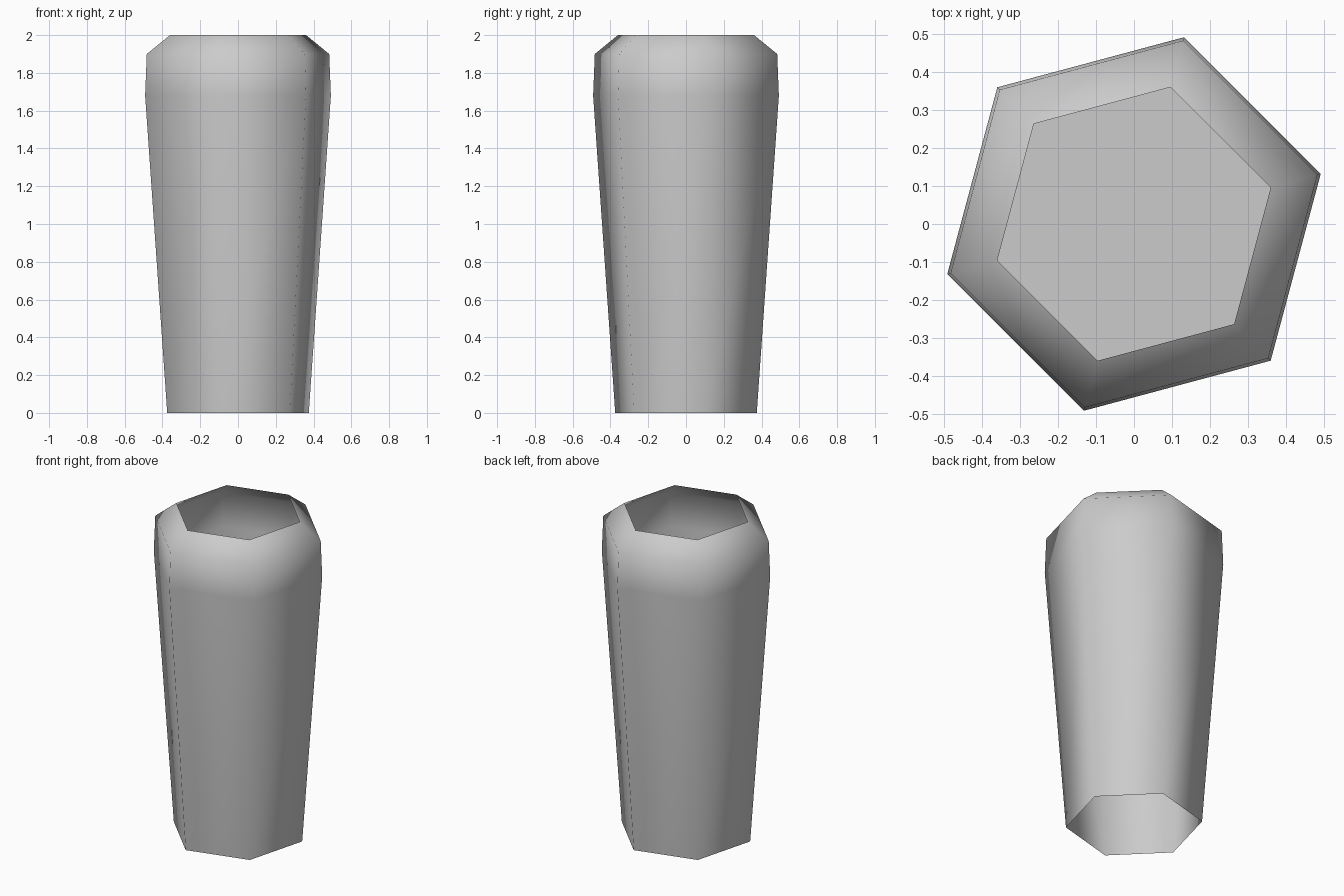
import bpy, bmesh, math

# Remove the default cube
cube = bpy.data.objects.get("Cube")
if cube:
    bpy.data.objects.remove(cube, do_unlink=True)

# Plain grey material
grey = bpy.data.materials.new("plain grey")
grey.use_nodes = True
colour = (0.6, 0.6, 0.6, 1)
grey.diffuse_color = colour
grey.node_tree.nodes["Principled BSDF"].inputs["Base Color"].default_value = colour

SIDES = 6


def ring(bm, radius, z):
    """Hexagon of vertices, turned so one corner is 15 degrees from +x."""
    angles = [math.radians(15 + 360 * i / SIDES) for i in range(SIDES)]
    return [bm.verts.new((radius * math.cos(a), radius * math.sin(a), z)) for a in angles]


def add_object(name, bm):
    mesh = bpy.data.meshes.new(name)
    bm.to_mesh(mesh)
    bm.free()
    mesh.materials.append(grey)
    obj = bpy.data.objects.new(name, mesh)
    bpy.context.collection.objects.link(obj)
    return obj


# Open tapered sleeve with a drawn-in shoulder, single walled
profile = [(0.388, 0), (0.509, 1.68), (0.5, 1.9), (0.373, 2)]
bm = bmesh.new()
rings = [ring(bm, r, z) for r, z in profile]
for low, high in zip(rings, rings[1:]):
    for i in range(SIDES):
        j = (i + 1) % SIDES
        bm.faces.new((low[i], low[j], high[j], high[i]))
sleeve = add_object("sleeve", bm)
sleeve.data.shade_smooth()

# Flat partition closing the bore inside the sleeve
bm = bmesh.new()
level = 0.95
bm.faces.new(ring(bm, 0.388 + (0.509 - 0.388) * level / 1.68, level))
add_object("inner_floor", bm)
